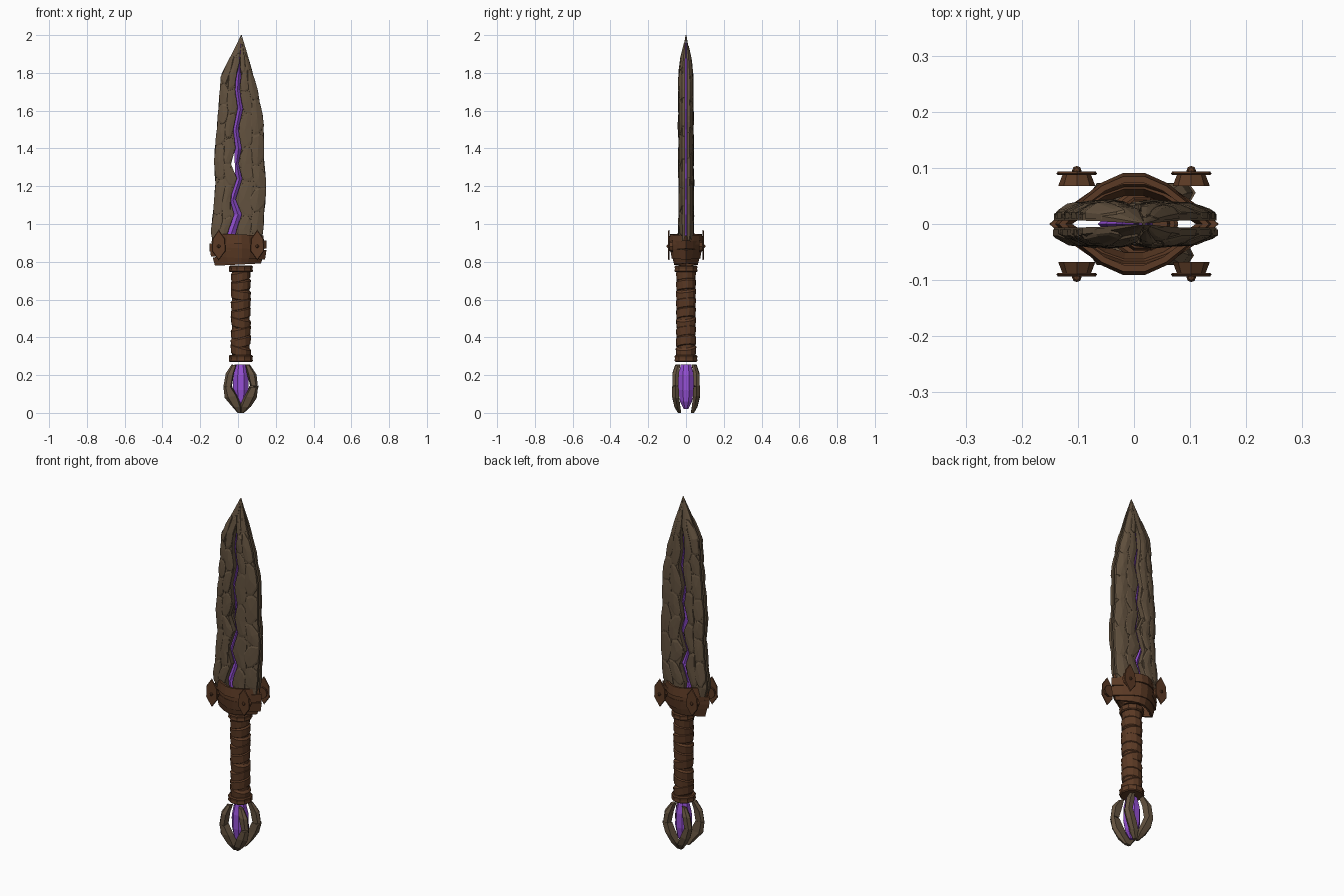
import bpy, bmesh, math, random
from mathutils import Matrix, Vector

random.seed(7)
rnd = random.uniform
if "Cube" in bpy.data.objects:
    bpy.data.objects.remove(bpy.data.objects["Cube"])


def material(name, rgb):
    m = bpy.data.materials.new(name)
    m.use_nodes = True
    m.diffuse_color = (*rgb, 1)
    m.node_tree.nodes["Principled BSDF"].inputs["Base Color"].default_value = (*rgb, 1)
    return m


ROCK = material("grey brown rock", (0.125, 0.085, 0.05))
WOOD = material("dark red brown wood", (0.105, 0.042, 0.018))
CRYSTAL = material("purple crystal", (0.30, 0.08, 0.66))
AXIS = 0.015  # the grip sits slightly off centre


def finish(name, bm, mat):
    bmesh.ops.recalc_face_normals(bm, faces=bm.faces)
    me = bpy.data.meshes.new(name)
    bm.to_mesh(me)
    bm.free()
    me.materials.append(mat)
    ob = bpy.data.objects.new(name, me)
    bpy.context.scene.collection.objects.link(ob)
    return ob


def loft(bm, rings, caps=True, loop=False):
    """Skin closed rings of points; loop joins the last ring to the first."""
    vs = [[bm.verts.new(p) for p in r] for r in rings]
    pairs = list(zip(vs, vs[1:])) + ([(vs[-1], vs[0])] if loop else [])
    for a, b in pairs:
        n = len(a)
        for i in range(n):
            j = (i + 1) % n
            bm.faces.new((a[i], a[j], b[j], b[i]))
    if caps and not loop:
        bm.faces.new(vs[0])
        bm.faces.new(vs[-1])


def circle(r, z, n, x=0.0, turn=0.0):
    return [(x + r * math.cos(turn + math.tau * i / n),
             r * math.sin(turn + math.tau * i / n), z) for i in range(n)]


def interp(pts, v):
    if v <= pts[0][0]:
        return pts[0][1]
    for (a, p), (b, q) in zip(pts, pts[1:]):
        if v <= b:
            return p + (q - p) * (v - a) / (b - a)
    return pts[-1][1]


# Blade outline, crack line and thickness by height
LEFT = [(.86, -.12), (.95, -.143), (1.08, -.128), (1.21, -.118), (1.34, -.125),
        (1.63, -.1), (1.78, -.092), (2, .016)]
RIGHT = [(.86, .12), (.95, .13), (1.21, .147), (1.34, .135), (1.54, .135),
         (1.72, .1), (2, .02)]
CRACK = [(.86, -.02), (.95, -.035), (1.05, 0), (1.13, -.028), (1.24, .008), (1.32, -.018),
         (1.4, .003), (1.5, -.012), (1.61, .012), (1.71, -.003), (1.84, .008), (2, .018)]
GAP = [(.95, .022), (1.05, .02), (1.13, .015), (1.24, .014), (1.32, .02), (1.4, .016),
       (1.5, .013), (1.61, .014), (1.71, .012), (1.78, .014), (1.85, 0)]
TAPER = [(1.78, 1), (1.88, .72), (2, .06)]
BULGE = [(0, .033), (.35, .036), (.75, .03), (1, .018)]


def blade_point(u, z, side, face, lift=0.0):
    """u runs from the crack (0) to the cutting edge (1)."""
    inner = interp(CRACK, z) + side * interp(GAP, z)
    outer = interp(RIGHT if side > 0 else LEFT, z)
    t = interp(TAPER, z)
    return (inner + (outer - inner) * u, face * (interp(BULGE, u) + lift) * t, z)


# Four blade shells with a slit between front and back
shell_heights = sorted({z for z, _ in CRACK + LEFT + RIGHT})
bm = bmesh.new()
for side in (-1, 1):
    for face in (-1, 1):
        rings = []
        for z in shell_heights:
            ring = [blade_point(u, z, side, face) for u in (0, .35, .75, 1)]
            slit = face * .006 * interp(TAPER, z)
            ring += [(ring[3][0], slit, z), (ring[0][0], slit, z)]
            rings.append(ring)
        loft(bm, rings)
finish("blade_shell", bm, ROCK)

# Cracked stone plates laid over the shells
bm = bmesh.new()
for side in (-1, 1):
    for face in (-1, 1):
        for lo, hi in ((-.02, .56), (.46, 1.04)):
            z = .9 + rnd(0, .06)
            while z < 1.82:
                height = rnd(.1, .19)
                lift, tilt = rnd(.003, .007), rnd(-.035, .035)
                cu, cz = (lo + hi) / 2, z + height / 2
                outline = []
                for i in range(9):
                    a = math.tau * (i + rnd(-.25, .25)) / 9
                    c, s = math.cos(a), math.sin(a)
                    k = 1 / max(abs(c), abs(s)) ** .6
                    outline.append((c * k * (hi - lo) / 2, s * k * height * .54))
                rings = []
                for shrink, up in ((1, -.008), (.97, lift * .5), (.8, lift)):
                    rings.append([blade_point(min(max(cu + du * shrink, -.03), 1.03),
                                              cz + dz * shrink + tilt * du * 2,
                                              side, face, up) for du, dz in outline])
                rings.append([blade_point(cu, cz, side, face, lift + .002)] * 9)
                loft(bm, rings, caps=False)
                z += height
bmesh.ops.remove_doubles(bm, verts=bm.verts, dist=.0002)
finish("blade_stones", bm, ROCK)

# Crystal vein running inside the blade
bm = bmesh.new()
rings = []
for z, c in CRACK[:-1] + [(1.96, .016)]:
    w = .009 if 1.3 < z < 1.35 else max(.006, interp(GAP, z) + .008)
    d = .022 * interp(TAPER, z)
    c += .01 if 1.3 < z < 1.35 else 0
    rings.append([(c - w, 0, z), (c, -d, z), (c + w, 0, z), (c, d, z)])
loft(bm, rings)
finish("blade_crystal", bm, CRYSTAL)


# Guard: open lens-shaped wooden hoops
def lens(a, b, n=7):
    half = [(-1 + 2 * i / n) for i in range(n)]
    front = [(a * t, -b * math.cos(math.pi * t / 2)) for t in half]
    return front + [(-x, -y) for x, y in front]


bm = bmesh.new()
for z0, z1, a, b, flare, tilt in ((.785, .83, .122, .064, .012, .05), (.82, .872, .143, .078, .008, -.06),
                                  (.862, .905, .15, .084, 0, .05), (.895, .945, .14, .093, -.006, -.04)):
    wall = .012
    sections = []
    outs = [lens(a, b), lens(a + flare, b + flare), lens(a + flare - wall, b + flare - wall),
            lens(a - wall, b - wall)]
    for k in range(len(outs[0])):
        sections.append([(o[k][0], o[k][1], z + tilt * o[k][0])
                         for o, z in zip(outs, (z0, z1, z1, z0))])
    loft(bm, sections, loop=True)
finish("guard_hoops", bm, WOOD)

# Guard: a pointed plate on a tapered boss with a rivet at each corner
bm = bmesh.new()
LEAF = [(0, .088), (.033, .04), (.036, -.025), (0, -.075), (-.036, -.025), (-.033, .04)]
for sx in (-1, 1):
    for sy in (-1, 1):
        cx, cz = sx * .102, .882
        loft(bm, [[(cx + x * k, sy * y, cz + z * k) for x, z in LEAF]
                  for k, y in ((.95, .087), (1, .09), (.93, .094))])
        loft(bm, [[(cx + x, sy * y, cz + z) for x, z, _ in circle_pts]
                  for y, circle_pts in ((.068, [(p[0], p[1], 0) for p in circle(.033, 0, 8)]),
                                        (.089, [(p[0], p[1], 0) for p in circle(.025, 0, 8)]))])
        bmesh.ops.create_uvsphere(bm, u_segments=8, v_segments=5, radius=.009,
                                  matrix=Matrix.Translation((cx, sy * .095, cz)))
finish("guard_plates", bm, WOOD)

# Stump of the grip inside the guard
bm = bmesh.new()
loft(bm, [circle(.05, .79, 10, AXIS), circle(.045, .87, 10, AXIS)])
finish("guard_socket", bm, WOOD)

# Grip core and leaning wraps
bm = bmesh.new()
loft(bm, [circle(.046, .28, 12, AXIS), circle(.046, .77, 12, AXIS)])
wraps = 9
for i in range(wraps):
    z = .3 + .45 * i / wraps
    lean = rnd(.12, .3) * (1 if i % 3 else -1)
    rings = []
    for r, up in ((.046, 0), (.051, .004), (.0545, .046), (.046, .056)):
        r += rnd(-.001, .001)
        rings.append([(x, y, min(max(q + lean * (x - AXIS) + .1 * y, .285), .765))
                      for x, y, q in circle(r, z + up, 12, AXIS, i)])
    loft(bm, rings)
finish("grip_wraps", bm, WOOD)

# Collars at both ends of the grip
bm = bmesh.new()
for z0, z1 in ((.27, .306), (.745, .779)):
    mid = (z0 + z1) / 2
    loft(bm, [circle(r, z, 10, AXIS) for r, z in
              ((.058, z0), (.064, z0 + .005), (.062, mid), (.064, z1 - .005), (.058, z1))])
finish("grip_collars", bm, WOOD)

# Pommel crystal
bm = bmesh.new()
loft(bm, [circle(r, z, 8, AXIS, math.pi / 8) for r, z in
          ((.012, .02), (.034, .06), (.045, .12), (.043, .2), (.03, .256))])
finish("pommel_crystal", bm, CRYSTAL)

# Four stone claws gripping the crystal, each made of two overlapping chunks
# Path entries: offset x, offset y, height, half width, half depth
CLAW = [(.036, .044, .252, .013, .012), (.058, .055, .205, .023, .017), (.07, .056, .14, .021, .016),
        (.05, .055, .085, .03, .017), (.024, .046, .035, .024, .014), (.008, .034, .002, .008, .008)]
bm = bmesh.new()
for sx in (-1, 1):
    for sy in (-1, 1):
        for part, scale in ((CLAW[:3], 1.0), (CLAW[2:], 1.08)):
            rings = []
            for x, y, z, w, d in part:
                w, d = w * scale * rnd(.9, 1.1), d * scale
                shape = [(-w, -d), (w * .6, -d), (w, 0), (w * .5, d), (-w * .7, d)]
                rings.append([(AXIS + sx * (x + p), sy * (y + q),
                               max(0, z + rnd(-.006, .006))) for p, q in shape])
            rings[-1] = [(p[0], p[1], 0) if part[-1][2] < .01 else p for p in rings[-1]]
            loft(bm, rings)
finish("pommel_claws", bm, ROCK)
